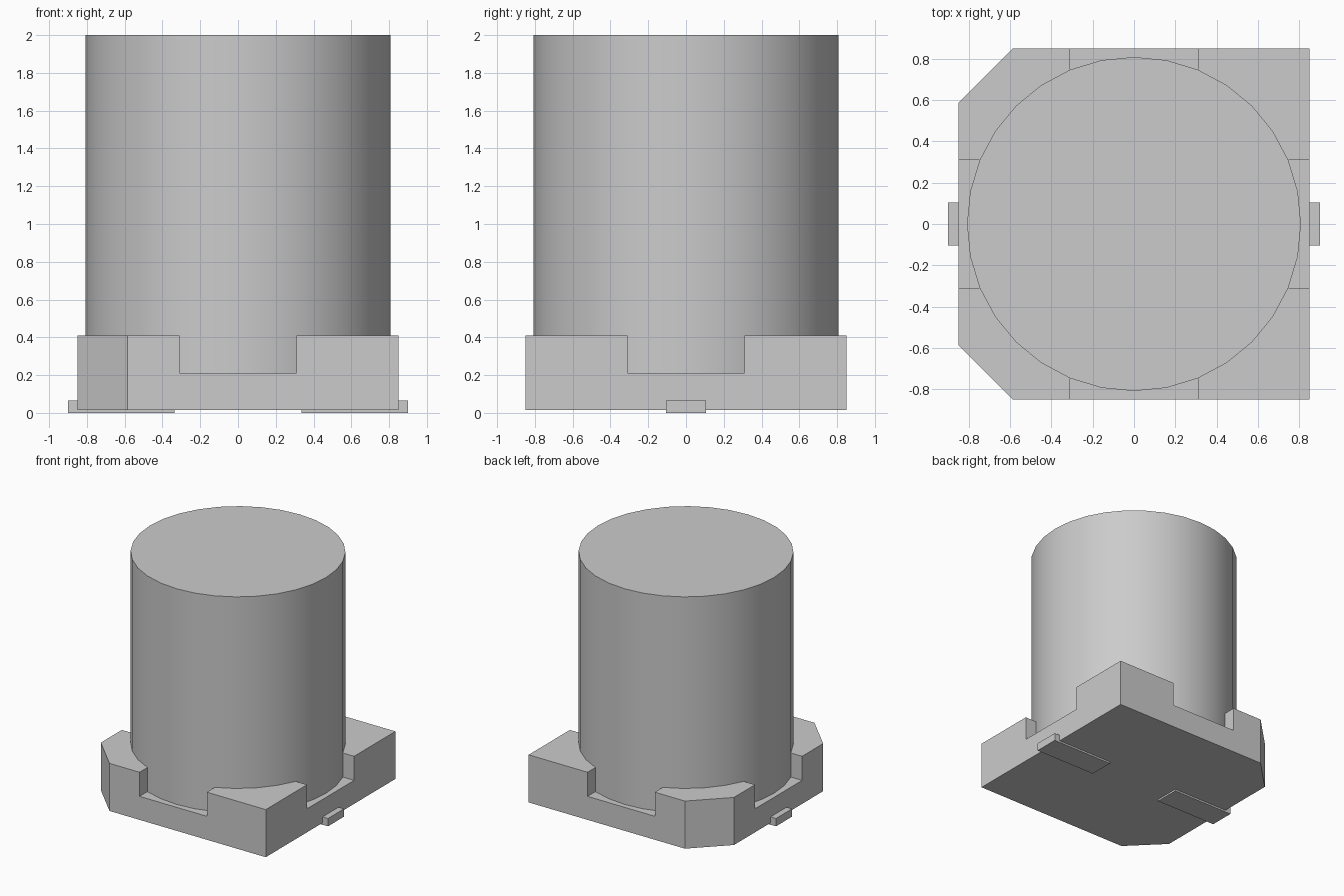
import bpy
import bmesh
import math
from mathutils import Matrix

cube = bpy.data.objects.get("Cube")
if cube:
    bpy.data.objects.remove(cube, do_unlink=True)

HALF = 0.85          # half width of the base
CUT = 0.585          # where the corner chamfers begin
BASE_Z, NOTCH_Z, RIM_Z, TOP_Z = 0.015, 0.21, 0.41, 2.0
RADIUS, NOTCH = 0.808, 0.309

grey = bpy.data.materials.new("light_grey")
grey.use_nodes = True
colour = (0.6, 0.6, 0.6, 1)
grey.diffuse_color = colour
grey.node_tree.nodes["Principled BSDF"].inputs["Base Color"].default_value = colour


def add_object(name, bm):
    bmesh.ops.recalc_face_normals(bm, faces=bm.faces)
    mesh = bpy.data.meshes.new(name)
    bm.to_mesh(mesh)
    bm.free()
    mesh.materials.append(grey)
    obj = bpy.data.objects.new(name, mesh)
    bpy.context.collection.objects.link(obj)
    return obj


def prism(name, outline, z0, z1):
    """Extrude a flat outline in x, y from z0 up to z1."""
    bm = bmesh.new()
    face = bm.faces.new([bm.verts.new((x, y, z0)) for x, y in outline])
    top = bmesh.ops.extrude_face_region(bm, geom=[face])["geom"]
    verts = [v for v in top if isinstance(v, bmesh.types.BMVert)]
    bmesh.ops.translate(bm, verts=verts, vec=(0, 0, z1 - z0))
    return add_object(name, bm)


def rectangle(x0, x1, y0, y1):
    return [(x0, y0), (x1, y0), (x1, y1), (x0, y1)]


# Base with two chamfered corners on its right side
base = prism("base", [(-CUT, -HALF), (HALF, -HALF), (HALF, HALF),
                      (-CUT, HALF), (-HALF, CUT), (-HALF, -CUT)], BASE_Z, RIM_Z)

# Crossing slots leave four raised corners
for name, hx, hy in (("slot_cutter_y", NOTCH, 1), ("slot_cutter_x", 1, NOTCH)):
    cutter = prism(name, rectangle(-hx, hx, -hy, hy), NOTCH_Z, 0.6)
    cutter.hide_render = True
    mod = base.modifiers.new(name, "BOOLEAN")
    mod.operation = "DIFFERENCE"
    mod.solver = "EXACT"
    mod.object = cutter
    bpy.context.view_layer.objects.active = base
    bpy.ops.object.modifier_apply(modifier=mod.name)
    bpy.data.objects.remove(cutter, do_unlink=True)

# Cylindrical can standing in the base
bm = bmesh.new()
low = NOTCH_Z - 0.05
bmesh.ops.create_cone(bm, cap_ends=True, segments=32, radius1=RADIUS, radius2=RADIUS,
                      depth=TOP_Z - low,
                      matrix=Matrix.Translation((0, 0, (TOP_Z + low) / 2)))
can = add_object("can", bm)
bpy.ops.object.select_all(action="DESELECT")
can.select_set(True)
bpy.context.view_layer.objects.active = can
bpy.ops.object.shade_smooth_by_angle(angle=math.radians(30))

# Flat terminals under the base, each with a lug turned up at the side
for side, sign in (("left", 1), ("right", -1)):
    profile = [(0.335, 0), (0.9, 0), (0.9, 0.065), (HALF, 0.065),
               (HALF, BASE_Z), (0.335, BASE_Z)]
    bm = bmesh.new()
    face = bm.faces.new([bm.verts.new((sign * x, -0.105, z)) for x, z in profile])
    end = bmesh.ops.extrude_face_region(bm, geom=[face])["geom"]
    verts = [v for v in end if isinstance(v, bmesh.types.BMVert)]
    bmesh.ops.translate(bm, verts=verts, vec=(0, 0.21, 0))
    add_object(side + "_terminal", bm)
